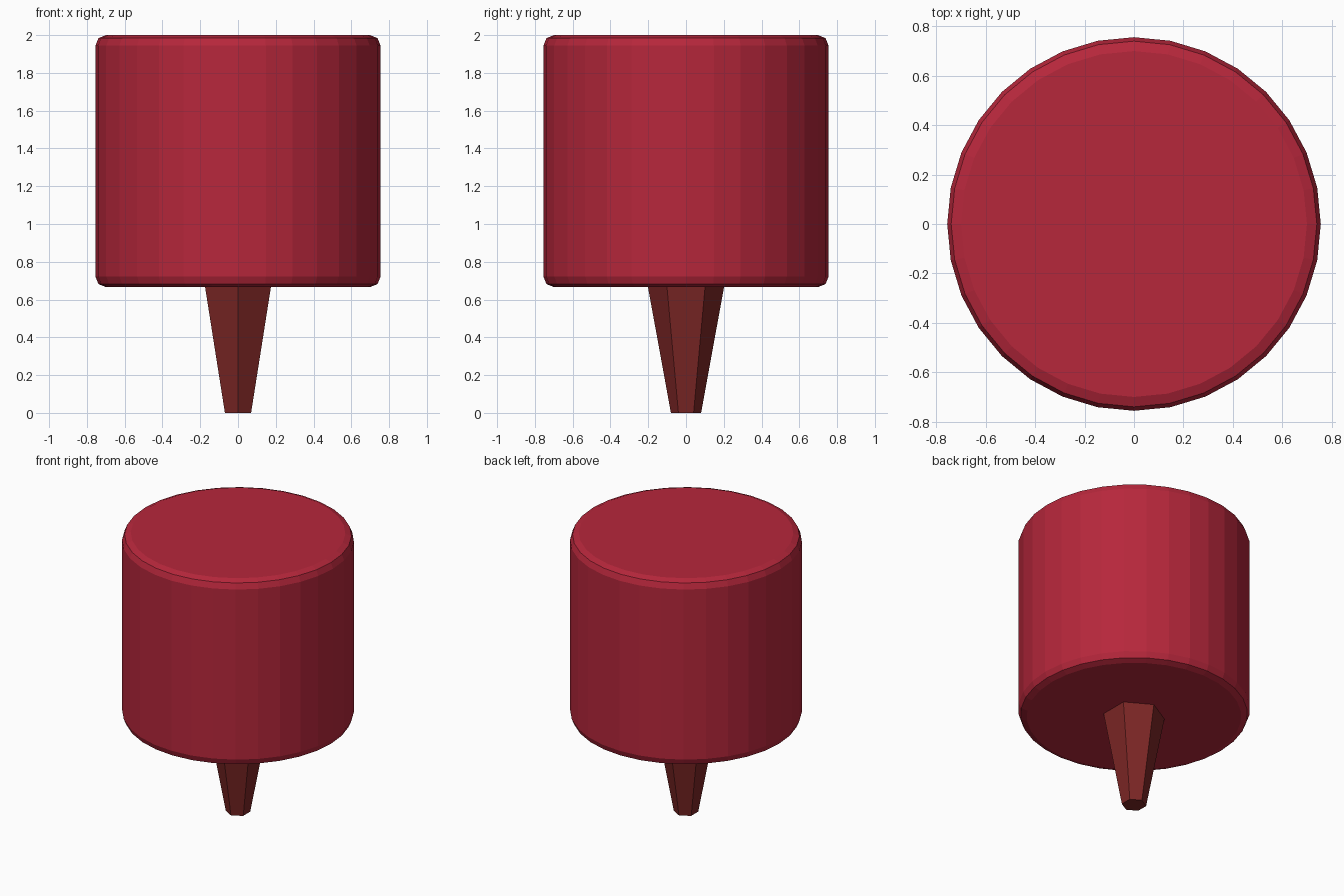
import bpy, bmesh, math

if "Cube" in bpy.data.objects:
    bpy.data.objects.remove(bpy.data.objects["Cube"])


def material(name, rgb):
    m = bpy.data.materials.new(name)
    m.diffuse_color = (*rgb, 1)
    m.use_nodes = True
    m.node_tree.nodes["Principled BSDF"].inputs["Base Color"].default_value = m.diffuse_color
    return m


def lathe(name, profile, sides, mat):
    """Closed solid of revolution about z; profile is (radius, z) from bottom to top."""
    bm = bmesh.new()
    rings = []
    for r, z in profile:
        angles = [math.pi / 2 + math.tau * i / sides for i in range(sides)]
        rings.append([bm.verts.new((r * math.cos(a), r * math.sin(a), z)) for a in angles])
    for lo, hi in zip(rings, rings[1:]):
        for i in range(sides):
            j = (i + 1) % sides
            bm.faces.new((lo[i], lo[j], hi[j], hi[i]))
    bm.faces.new(rings[0][::-1])
    bm.faces.new(rings[-1])
    me = bpy.data.meshes.new(name)
    bm.to_mesh(me)
    bm.free()
    me.materials.append(mat)
    ob = bpy.data.objects.new(name, me)
    bpy.context.collection.objects.link(ob)
    return ob


crimson = material("crimson", (0.47, 0.02, 0.044))
brown = material("reddish brown", (0.205, 0.02, 0.019))

# Drum with two-step rounded rims
R, LOW, HIGH = 0.755, 0.666, 2.0
rim = [(R - 0.056, 0.0), (R - 0.016, 0.016), (R, 0.056)]
profile = [(r, LOW + d) for r, d in rim] + [(r, HIGH - d) for r, d in reversed(rim)]
lathe("drum", profile, 32, crimson)

# Tapered six-sided peg
lathe("peg", [(0.08, 0.0), (0.202, 0.67)], 6, brown)
